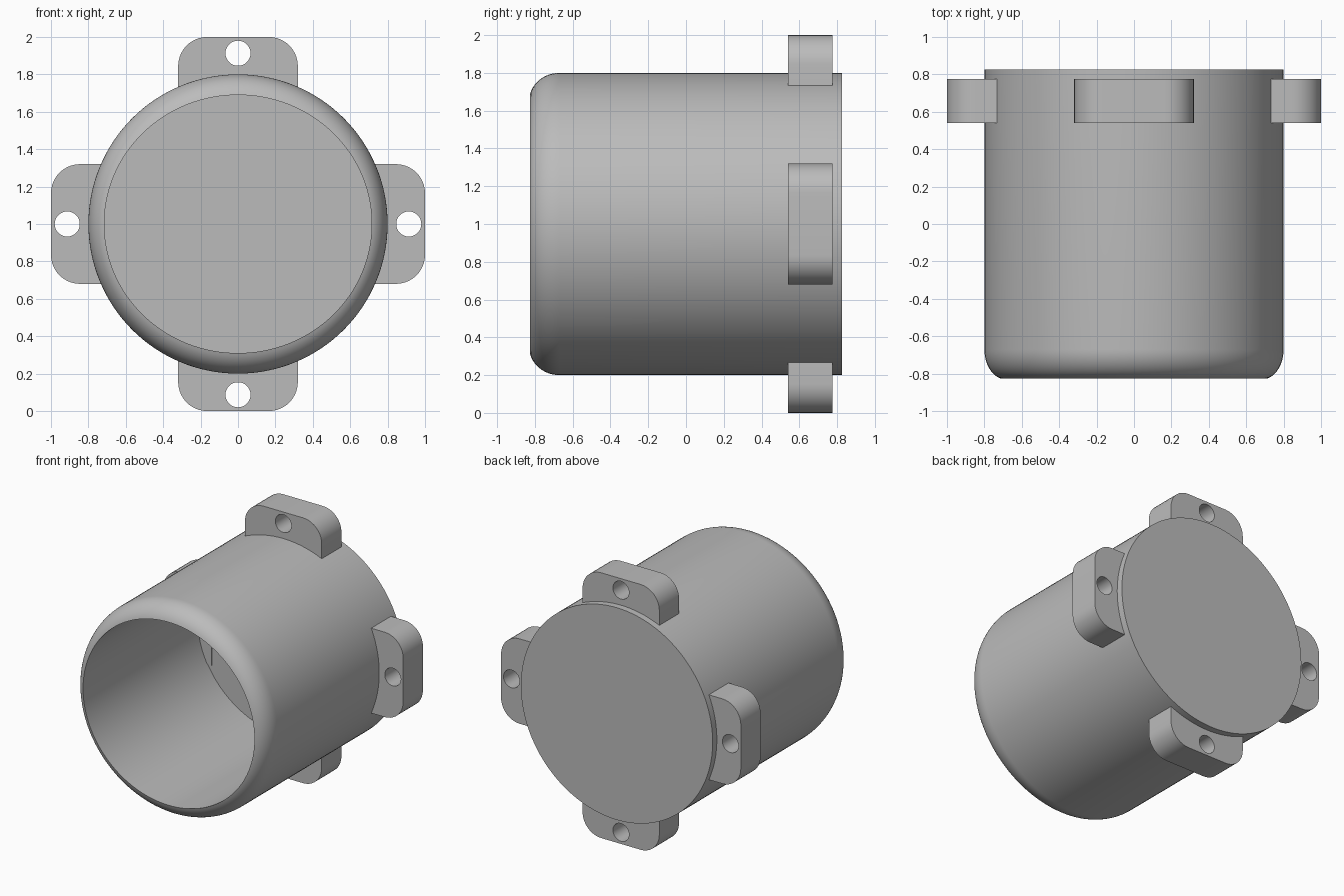
import bpy, bmesh
from math import sin, cos, pi, radians

default = bpy.data.objects.get("Cube")
if default:
    bpy.data.objects.remove(default, do_unlink=True)

grey = bpy.data.materials.new("plain_grey")
grey.use_nodes = True
COLOUR = (0.5, 0.5, 0.5, 1)
grey.diffuse_color = COLOUR
grey.node_tree.nodes["Principled BSDF"].inputs["Base Color"].default_value = COLOUR

AXIS_Z = 1.0
OUTER = 0.8
BORE_X, BORE_Z = 0.715, 0.69
BACK, FLOOR, FRONT = 0.825, 0.545, -0.825
TAB_FRONT, TAB_BACK = 0.54, 0.775


def finish(bm, name):
    bmesh.ops.recalc_face_normals(bm, faces=bm.faces)
    mesh = bpy.data.meshes.new(name)
    bm.to_mesh(mesh)
    bm.free()
    obj = bpy.data.objects.new(name, mesh)
    bpy.context.collection.objects.link(obj)
    mesh.materials.append(grey)
    bpy.ops.object.select_all(action='DESELECT')
    obj.select_set(True)
    bpy.context.view_layer.objects.active = obj
    bpy.ops.object.shade_smooth_by_angle(angle=radians(30))
    return obj


# Cup body: rings from the closed back, over the rounded lip, to the bore floor
def make_body(segments=128, lip_steps=12):
    sweep, depth = radians(75), 0.155
    rings = [(OUTER, OUTER, BACK)]
    for i in range(lip_steps + 1):
        t = sweep * i / lip_steps
        f = (1 - cos(t)) / (1 - cos(sweep))
        y = FRONT + depth * (1 - sin(t) / sin(sweep))
        rings.append((OUTER + (BORE_X - OUTER) * f, OUTER + (BORE_Z - OUTER) * f, y))
    rings.append((BORE_X, BORE_Z, FLOOR))

    bm = bmesh.new()
    loops = []
    for rx, rz, y in rings:
        angles = [2 * pi * k / segments for k in range(segments)]
        loops.append([bm.verts.new((rx * cos(a), y, AXIS_Z + rz * sin(a))) for a in angles])
    for a, b in zip(loops, loops[1:]):
        for k in range(segments):
            n = (k + 1) % segments
            bm.faces.new((a[k], a[n], b[n], b[k]))
    bm.faces.new(loops[0])
    bm.faces.new(loops[-1])
    finish(bm, "cup_body")


# Mounting tab: rounded plate with a screw hole, pointing outward at an angle
def make_tab(name, angle, inner):
    half, tip, corner, steps = 0.32, 1.0, 0.155, 10
    hole_r, hole_at, hole_steps = 0.067, 0.913, 32
    outline = [(inner, -half)]
    for side, start in ((-1, -pi / 2), (1, 0)):
        for i in range(steps + 1):
            a = start + pi / 2 * i / steps
            outline.append((tip - corner + corner * cos(a),
                            side * (half - corner) + corner * sin(a)))
    outline.append((inner, half))
    hole = [(hole_at + hole_r * cos(2 * pi * i / hole_steps),
             hole_r * sin(2 * pi * i / hole_steps)) for i in range(hole_steps)]

    bm = bmesh.new()
    c, s = cos(angle), sin(angle)
    for loop in (outline, hole):
        verts = [bm.verts.new((r * c - t * s, TAB_FRONT, AXIS_Z + r * s + t * c))
                 for r, t in loop]
        for i, v in enumerate(verts):
            bm.edges.new((v, verts[(i + 1) % len(verts)]))
    bmesh.ops.triangle_fill(bm, edges=bm.edges[:], use_beauty=True, normal=(0, -1, 0))
    result = bmesh.ops.extrude_face_region(bm, geom=bm.faces[:], use_keep_orig=True)
    moved = [g for g in result["geom"] if isinstance(g, bmesh.types.BMVert)]
    bmesh.ops.translate(bm, verts=moved, vec=(0, TAB_BACK - TAB_FRONT, 0))
    finish(bm, name)


make_body()
tabs = (("left_tab", 0.6), ("top_tab", 0.7), ("right_tab", 0.6), ("bottom_tab", 0.7))
for k, (tab_name, inner_end) in enumerate(tabs):
    make_tab(tab_name, k * pi / 2, inner_end)
